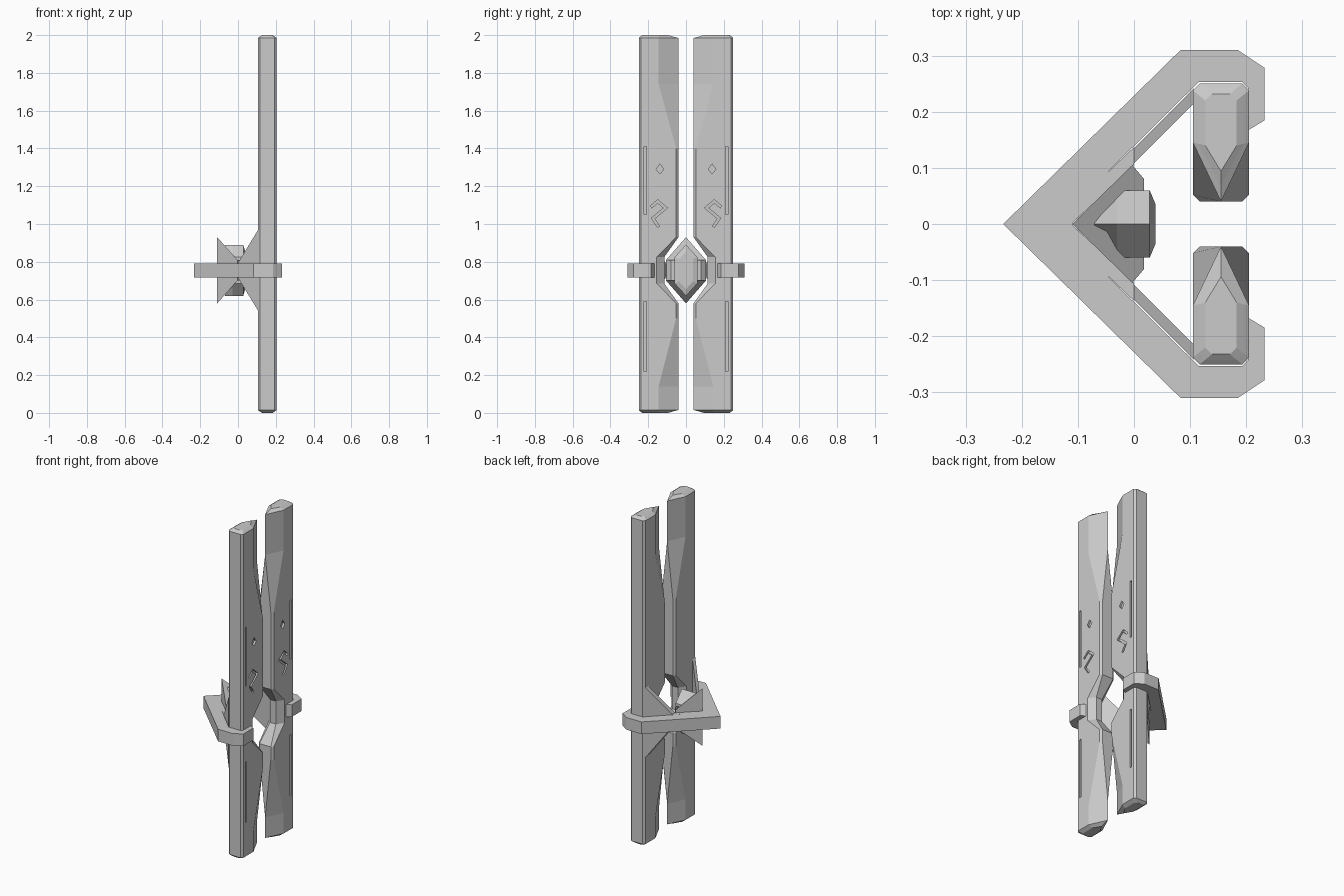
import bpy, bmesh
from mathutils import Vector

if "Cube" in bpy.data.objects:
    bpy.data.objects.remove(bpy.data.objects["Cube"])

ZC = 0.755  # height of the clamp centre


def finish(name, bm):
    bmesh.ops.remove_doubles(bm, verts=bm.verts, dist=1e-5)
    bmesh.ops.recalc_face_normals(bm, faces=bm.faces)
    me = bpy.data.meshes.new(name)
    bm.to_mesh(me)
    bm.free()
    ob = bpy.data.objects.new(name, me)
    bpy.context.collection.objects.link(ob)
    return ob


def loft(bm, rings):
    """Skin a list of equal-length rings and cap both ends."""
    vs = [[bm.verts.new(p) for p in r] for r in rings]
    n = len(vs[0])
    for a, b in zip(vs, vs[1:]):
        for i in range(n):
            j = (i + 1) % n
            bm.faces.new((a[i], a[j], b[j], b[i]))
    bm.faces.new(vs[0])
    bm.faces.new(vs[-1])


def slab(name, plan):
    """Solid from plan points (x, y, half height), symmetric about ZC."""
    bm = bmesh.new()
    loft(bm, [[(x, y, ZC + s * h) for x, y, h in plan] for s in (-1, 1)])
    return finish(name, bm)


def mirror_y(ob):
    m = ob.modifiers.new("mirror", 'MIRROR')
    m.use_axis = (False, True, False)
    m.use_clip = False
    m.use_mirror_merge = False


# Blade: cross-sections (z, half depth, bevel start, inner y, ridge half width, outer y)
def section(z, hx, yb, yi, w, yo, c=0.012):
    pts = [(-hx, yb), (-w, yi), (w, yi), (hx, yb), (hx, yo - c),
           (hx - c, yo), (c - hx, yo), (-hx, yo - c)]
    return [(0.155 + x, y, z) for x, y in pts]


sections = [
    (0.0, 0.028, 0.140, 0.094, 0, 0.232),
    (0.008, 0.040, 0.143, 0.068, 0, 0.242),
    (0.015, 0.050, 0.145, 0.040, 0, 0.25),
    (0.14, 0.050, 0.145, 0.040, 0, 0.25),
    (0.50, 0.050, 0.052, 0.040, 0.038, 0.25),
    (0.58, 0.050, 0.052, 0.040, 0.038, 0.25),
    (0.685, 0.050, 0.155, 0.115, 0.02, 0.25),
    (0.825, 0.050, 0.155, 0.115, 0.02, 0.25),
    (0.93, 0.050, 0.052, 0.040, 0.038, 0.25),
    (1.40, 0.050, 0.052, 0.040, 0.038, 0.25),
    (1.74, 0.050, 0.145, 0.040, 0, 0.25),
    (1.985, 0.050, 0.145, 0.040, 0, 0.25),
    (1.992, 0.040, 0.143, 0.068, 0, 0.242),
    (2.0, 0.028, 0.140, 0.094, 0, 0.232),
]
bm = bmesh.new()
loft(bm, [section(*s) for s in sections])
blade = finish("blades", bm)


# Engraving cutters on the +x face: slots, diamond and zigzag groove
def stroke(path, w):
    """Mitred outline of an open 2D path."""
    p = [Vector(q) for q in path]
    left, right = [], []
    for i, q in enumerate(p):
        a = (q - p[i - 1]).normalized() if i else (p[1] - q).normalized()
        b = (p[i + 1] - q).normalized() if i < len(p) - 1 else a
        na, nb = Vector((-a.y, a.x)), Vector((-b.y, b.x))
        m = (na + nb) / (1 + na.dot(nb)) * w / 2
        left.append(q + m)
        right.append(q - m)
    return left + right[::-1]


shapes = [
    stroke([(0.216, 1.05), (0.216, 1.41)], 0.013),
    stroke([(0.216, 0.22), (0.216, 0.59)], 0.013),
    [(0.118, 1.29), (0.138, 1.265), (0.158, 1.29), (0.138, 1.318)],
    stroke([(0.185, 1.09), (0.15, 1.12), (0.108, 1.085), (0.175, 1.03),
            (0.145, 0.985)], 0.013),
]
bm = bmesh.new()
for s in shapes:
    loft(bm, [[(x, y, z) for y, z in s] for x in (0.193, 0.22)])
cutter = finish("engraving_cutter", bm)
cutter.hide_render = True
cutter.hide_viewport = True
cut = blade.modifiers.new("engraving", 'BOOLEAN')
cut.operation = 'DIFFERENCE'
cut.solver = 'EXACT'
cut.object = cutter
mirror_y(blade)

# V-shaped clamp hooking around both blades
H = 0.037
outer = [(0.083, 0.31), (0.185, 0.31), (0.233, 0.278), (0.233, 0.185), (0.205, 0.168),
         (0.203, 0.243), (0.193, 0.253), (0.115, 0.253), (0.105, 0.243), (-0.11, 0.03)]
plan = [(-0.233, 0, H)] + [(x, y, H) for x, y in outer]
plan += [(x, -y, H) for x, y in outer[::-1]]
slab("clamp", plan)

# Flared fins running from the clamp arms to the blades, and inner rim
mirror_y(slab("flared_fins", [(0, 0.135, 0.04), (0.107, 0.242, 0.215),
                              (0.107, 0.215, 0.215), (0, 0.108, 0.04)]))
mirror_y(slab("clamp_rim", [(-0.112, 0.03, H), (0, 0.137, H),
                            (0, 0.105, H), (-0.112, 0, H)]))

# Wedge mount in the apex, sloping down toward the front
slab("wedge_mount", [(-0.11, 0, 0.175), (-0.003, -0.105, 0.055), (0.018, -0.08, 0.055),
                     (0.018, 0.08, 0.055), (-0.003, 0.105, 0.055)])


# Hexagonal core with a bevelled face
def hexagon(x, y, top, side):
    return [(x, 0, ZC + top), (x, y, ZC + side), (x, y, ZC - side),
            (x, 0, ZC - top), (x, -y, ZC - side), (x, -y, ZC + side)]


bm = bmesh.new()
loft(bm, [hexagon(-0.07, 0.03, 0.135, 0.07), hexagon(-0.03, 0.06, 0.135, 0.07),
          hexagon(0.028, 0.06, 0.135, 0.07), hexagon(0.038, 0.036, 0.10, 0.06)])
finish("hex_core", bm)
